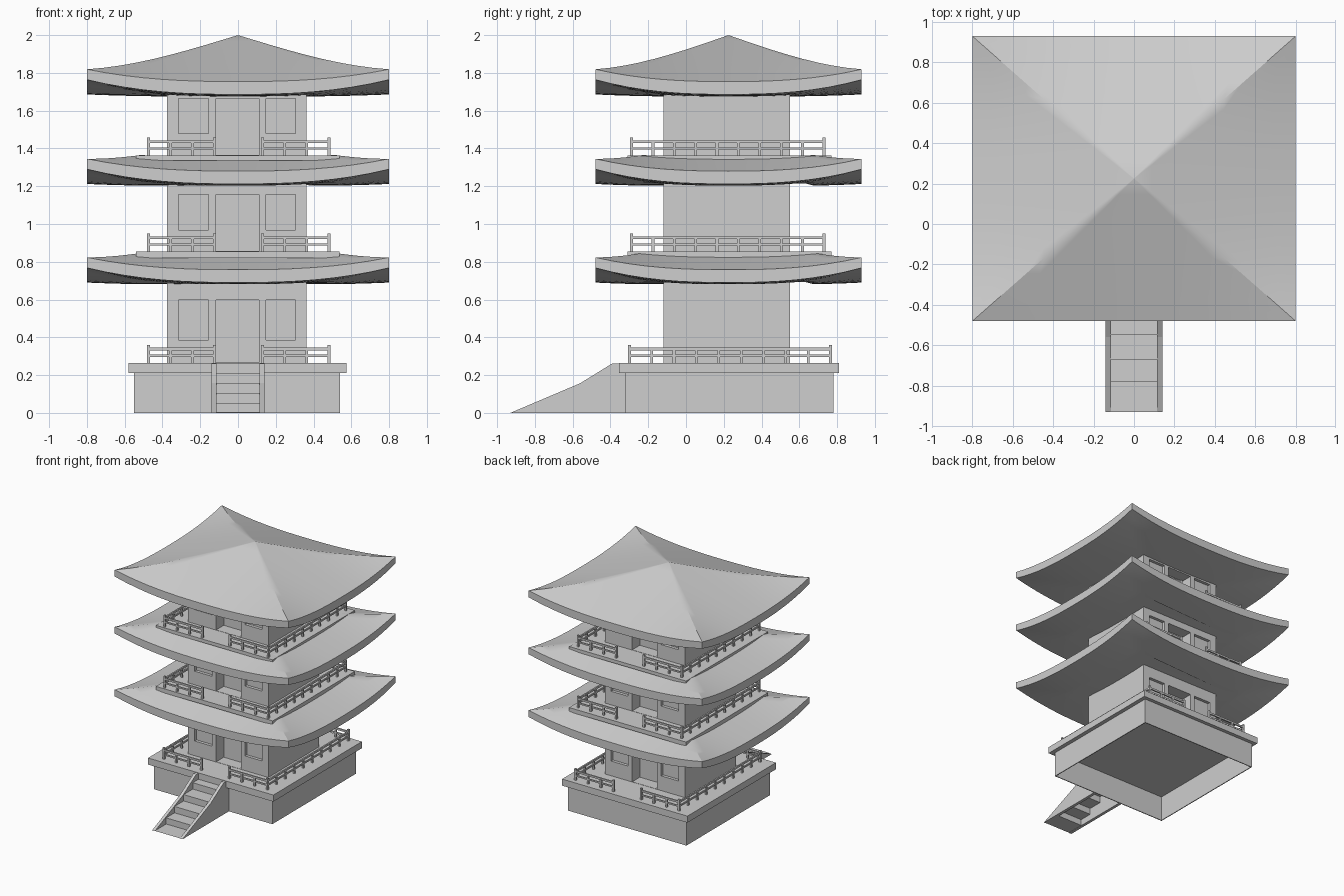
import bpy, bmesh
from math import radians
from mathutils import Vector, Matrix

if "Cube" in bpy.data.objects:
    bpy.data.objects.remove(bpy.data.objects["Cube"])

stone = bpy.data.materials.new("light_grey")
stone.use_nodes = True
grey = (0.62, 0.62, 0.62, 1)
stone.diffuse_color = grey
stone.node_tree.nodes["Principled BSDF"].inputs["Base Color"].default_value = grey

CY = 0.225            # tower centre, behind the stairs
WALL_Y = (-0.12, 0.55)


def box(bm, x, y, z):
    """Add a box from three (low, high) ranges."""
    size = [b - a for a, b in (x, y, z)]
    mid = [(a + b) / 2 for a, b in (x, y, z)]
    m = Matrix.Translation(mid) @ Matrix.Diagonal((*size, 1))
    return bmesh.ops.create_cube(bm, size=1, matrix=m)


def finish(name, bm, smooth=False):
    bmesh.ops.recalc_face_normals(bm, faces=bm.faces)
    mesh = bpy.data.meshes.new(name)
    bm.to_mesh(mesh)
    bm.free()
    mesh.materials.append(stone)
    ob = bpy.data.objects.new(name, mesh)
    bpy.context.collection.objects.link(ob)
    if smooth:
        bpy.ops.object.select_all(action='DESELECT')
        ob.select_set(True)
        bpy.context.view_layer.objects.active = ob
        bpy.ops.object.shade_smooth_by_angle(angle=radians(30))
    return ob


def box_object(name, *ranges):
    bm = bmesh.new()
    box(bm, *ranges)
    return finish(name, bm)


def roof(name, base, rise, inner):
    """Curved square roof: eave fascia, sweeping top and shallow underside."""
    bm = bmesh.new()
    n, steps = 16, 9
    us = [2 * i / n - 1 for i in range(n)]
    square = ([(u, -1, u) for u in us] + [(1, u, u) for u in us]
              + [(-u, 1, u) for u in us] + [(-1, -u, u) for u in us])

    def ring(r, level, lift):
        return [bm.verts.new((0.8 * r * x, CY + 0.705 * r * y,
                              base + level + lift * r ** 3 * abs(u) ** 2.5))
                for x, y, u in square]

    radii = [inner + (1 - inner) * i / steps for i in range(steps + 1)]
    rings = [ring(r, 0.08 + rise * (1 - r), 0.065) for r in radii]
    rings += [ring(r, 0.012 * r ** 3, 0.078) for r in reversed(radii)]
    for a, b in zip(rings, rings[1:]):
        for i in range(len(a)):
            j = (i + 1) % len(a)
            bm.faces.new((a[i], a[j], b[j], b[i]))
    bm.faces.new(rings[0])
    bm.faces.new(rings[-1])
    return finish(name, bm, True)


def walls(name, floor, top, window_low, window_high):
    """Square storey with doorways and windows cut into front and back."""
    body = box_object(name, (-0.375, 0.363), WALL_Y, (floor - 0.005, top))
    bm = bmesh.new()
    for y, s in ((WALL_Y[0], 1), (WALL_Y[1], -1)):
        def cut(x0, x1, z0, depth):
            box(bm, (x0, x1), sorted((y - 0.05 * s, y + depth * s)), (z0, window_high))
        cut(-0.117, 0.11, floor + 0.002, 0.1)
        cut(-0.315, -0.157, window_low, 0.025)
        cut(0.148, 0.305, window_low, 0.025)
    cutter = finish(name + "_cutter", bm)
    cutter.hide_render = True
    mod = body.modifiers.new("openings", 'BOOLEAN')
    mod.object, mod.operation, mod.solver = cutter, 'DIFFERENCE', 'EXACT'
    bpy.context.view_layer.update()
    graph = bpy.context.evaluated_depsgraph_get()
    carved = bpy.data.meshes.new_from_object(body.evaluated_get(graph))
    body.modifiers.clear()
    body.data = carved
    bpy.data.objects.remove(cutter)


def fence(bm, start, end, z, bays):
    """Straight rail run with end posts, two rails and balusters."""
    a, b = Vector(start), Vector(end)
    low, high = [min(p) for p in zip(a, b)], [max(p) for p in zip(a, b)]

    def bar(half, z0, z1):
        box(bm, (low[0] - half, high[0] + half), (low[1] - half, high[1] + half), (z0, z1))

    bar(0.006, z + 0.065, z + 0.08)
    bar(0.005, z + 0.031, z + 0.043)
    for i in range(bays + 1):
        p = a.lerp(b, i / bays)
        is_end = i in (0, bays)
        w, h = (0.008, 0.095) if is_end else (0.007, 0.07)
        box(bm, (p.x - w, p.x + w), (p.y - w, p.y + w), (z, z + h))


def railing(name, z, y0, y1):
    bm = bmesh.new()
    for x in (-0.473, 0.481):
        fence(bm, (x, y0), (x, y1), z, 9)
        gate = 0.13 if x > 0 else -0.125
        for y in (y0, y1):
            fence(bm, (gate, y), (x, y), z, 3)
    finish(name, bm)


# Hollow podium, open underneath, with its overhanging slab
bm = bmesh.new()
box(bm, (-0.55, 0.54), (-0.32, 0.78), (0, 0.212))
ends = [f for f in bm.faces if abs(f.normal.z) > 0.5]
bmesh.ops.delete(bm, geom=ends, context='FACES_ONLY')
podium = finish("podium", bm)
podium.modifiers.new("thickness", 'SOLIDIFY').thickness = 0.01
box_object("podium_slab", (-0.58, 0.574), (-0.355, 0.81), (0.21, 0.265))

# Storeys
walls("lower_walls", 0.265, 0.71, 0.387, 0.597)
walls("middle_walls", 0.855, 1.23, 0.968, 1.157)
walls("upper_walls", 1.363, 1.71, 1.48, 1.664)

# Roofs, the lower two flattened beneath the decks
roof("lower_roof", 0.678, 0.2, 0.64)
roof("middle_roof", 1.2, 0.19, 0.64)
roof("top_roof", 1.674, 0.246, 0.004)

# Balcony decks
box_object("middle_deck", (-0.54, 0.537), (-0.31, 0.77), (0.82, 0.855))
box_object("upper_deck", (-0.54, 0.537), (-0.31, 0.77), (1.335, 1.363))

# Railings with gaps at front and back
railing("lower_railing", 0.265, -0.3, 0.765)
railing("middle_railing", 0.855, -0.288, 0.73)
railing("upper_railing", 1.363, -0.288, 0.73)

# Stair side panels
profile = ((-0.93, 0), (-0.56, 0.157), (-0.39, 0.262), (-0.32, 0.262), (-0.32, 0))
for name, x in (("left_stringer", 0.115), ("right_stringer", -0.14)):
    bm = bmesh.new()
    side = bm.faces.new([bm.verts.new((x, y, z)) for y, z in profile])
    moved = bmesh.ops.extrude_face_region(bm, geom=[side])["geom"]
    bmesh.ops.translate(bm, vec=(0.025, 0, 0),
                        verts=[v for v in moved if isinstance(v, bmesh.types.BMVert)])
    finish(name, bm)

# Folded stair treads, open beneath
bm = bmesh.new()
path = [(-0.93, 0.002)]
for i, y in enumerate((-0.78, -0.67, -0.55, -0.43)):
    path += [(y, path[-1][1]), (y, 0.053 * (i + 1))]
path.append((-0.32, path[-1][1]))
pairs = [[bm.verts.new((x, y, z)) for x in (-0.116, 0.116)] for y, z in path]
for a, b in zip(pairs, pairs[1:]):
    bm.faces.new((a[0], a[1], b[1], b[0]))
finish("stair_treads", bm)
